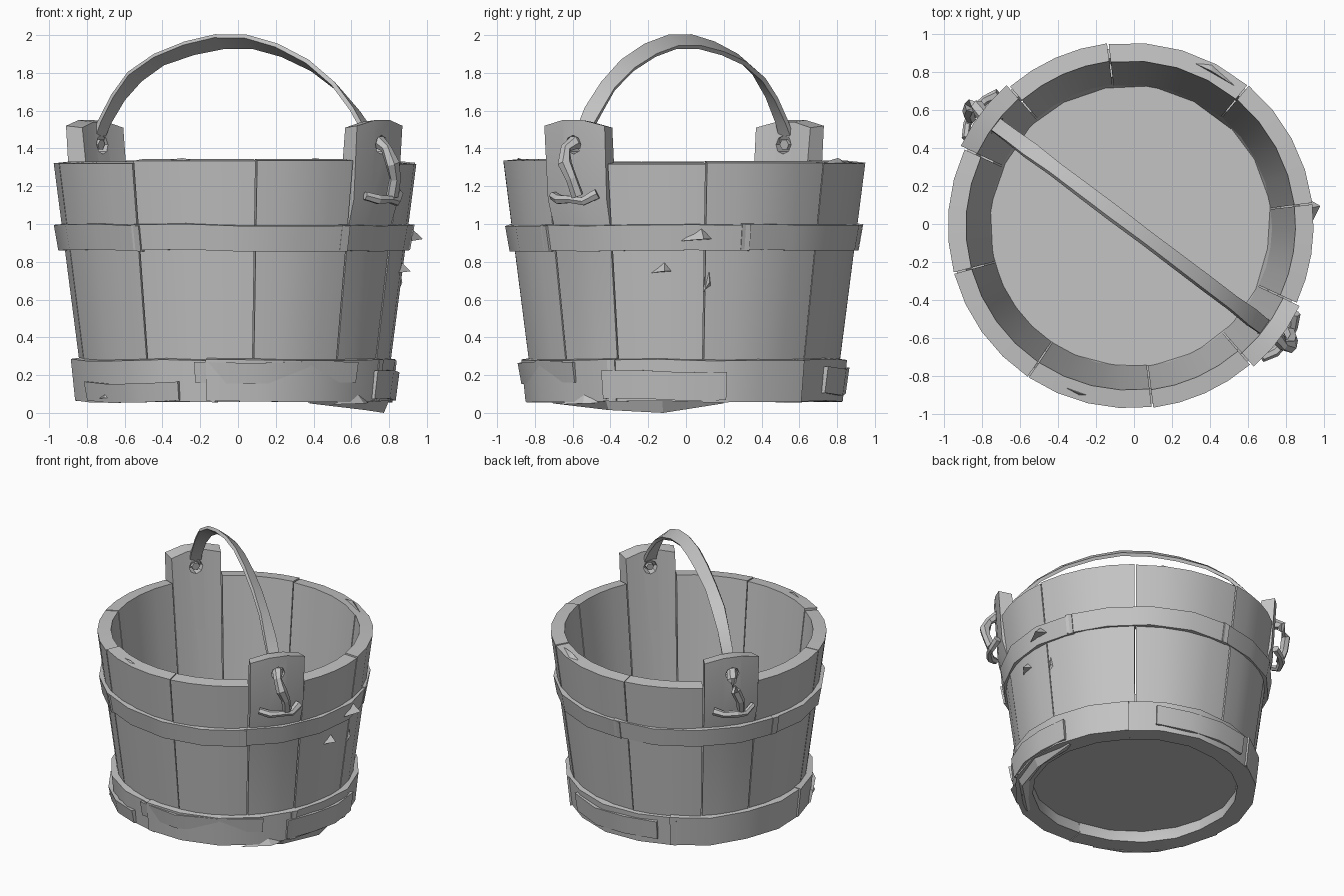
import bpy, bmesh, math, random
from mathutils import Vector

random.seed(4)
if "Cube" in bpy.data.objects:
    bpy.data.objects.remove(bpy.data.objects["Cube"])

wood = bpy.data.materials.new("weathered grey")
wood.use_nodes = True
GREY = (0.55, 0.55, 0.55, 1)
wood.diffuse_color = GREY
wood.node_tree.nodes["Principled BSDF"].inputs["Base Color"].default_value = GREY

CX, CY = -0.02, -0.01      # axis of the tub
EARS = (143, -37)          # directions of the two tall staves


def polar(r, deg, z):
    a = math.radians(deg)
    return Vector((CX + r * math.cos(a), CY + r * math.sin(a), z))


def finish(name, bm, smooth=True):
    bmesh.ops.recalc_face_normals(bm, faces=bm.faces)
    mesh = bpy.data.meshes.new(name)
    bm.to_mesh(mesh)
    bm.free()
    ob = bpy.data.objects.new(name, mesh)
    bpy.context.collection.objects.link(ob)
    mesh.materials.append(wood)
    bpy.ops.object.select_all(action="DESELECT")
    ob.select_set(True)
    bpy.context.view_layer.objects.active = ob
    if smooth:
        bpy.ops.object.shade_smooth_by_angle(angle=math.radians(35))
    return ob


def loft(bm, sections):
    """Solid through equal cross-sections, capped at both ends."""
    loops = [[bm.verts.new(p) for p in s] for s in sections]
    n = len(loops[0])
    for a, b in zip(loops, loops[1:]):
        for i in range(n):
            bm.faces.new((a[i], a[(i + 1) % n], b[(i + 1) % n], b[i]))
    bm.faces.new(loops[0])
    bm.faces.new(loops[-1][::-1])


def arc_board(name, a0, a1, profile, steps=4, wobble=0.0, drop=0.0):
    """Curved board sweeping an (r, z) profile; drop lowers the top corners."""
    bm = bmesh.new()
    top = max(z for r, z in profile)
    sections = []
    for k in range(steps + 1):
        t = k / steps
        dr, dz = (random.uniform(-wobble, wobble) for _ in "rz")
        end = drop if k in (0, steps) else 0
        sections.append([polar(r + dr, a0 + (a1 - a0) * t,
                               z + dz - (end if z > top - 0.03 else 0))
                         for r, z in profile])
    loft(bm, sections)
    return finish(name, bm)


# Wall staves, between the two tall ones
for seams in ((155, 195, 236, 277, 311), (-25, 7, 50, 97, 131)):
    for a, b in zip(seams, seams[1:]):
        h = 1.325 + random.uniform(-0.008, 0.012)
        dr = random.uniform(-0.005, 0.005)
        arc_board("wall_stave", a + 0.25, b - 0.25,
                  [(0.802 + dr, 0.08), (0.963 + dr, h),
                   (0.868 + dr, h + 0.01), (0.73 + dr, 0.08)])

# Tall staves with a rope hole
for a in EARS:
    ear = arc_board("tall_stave", a - 11.7, a + 11.7,
                    [(0.802, 0.08), (0.92, 1.0), (0.96, 1.13), (0.985, 1.55),
                     (0.89, 1.54), (0.73, 0.08)], steps=3, drop=0.03)
    bpy.ops.mesh.primitive_cylinder_add(
        vertices=8, radius=0.05, depth=0.4, location=polar(0.93, a, 1.42),
        rotation=(0, math.pi / 2, math.radians(a)))
    cutter = bpy.context.object
    cutter.hide_render = True
    mod = ear.modifiers.new("hole", "BOOLEAN")
    mod.object = cutter
    mod.solver = "EXACT"
    bpy.ops.object.select_all(action="DESELECT")
    bpy.context.view_layer.objects.active = ear
    ear.select_set(True)
    bpy.ops.object.modifier_apply(modifier="hole")
    bpy.data.objects.remove(cutter)

# Hoops, each made from overlapping bent strips
for k in range(5):
    a = 20 + 72 * k
    arc_board("upper_hoop", a - 1, a + 74,
              [(0.928, 0.86), (0.952, 0.995), (0.9, 1.0), (0.87, 0.86)],
              steps=4, wobble=0.006)
    arc_board("lower_hoop", a + 24, a + 99,
              [(0.845, 0.06), (0.868, 0.28), (0.8, 0.29), (0.72, 0.15), (0.715, 0.06)],
              steps=4, wobble=0.006)

# Loose outer strips on the lower hoop
for a0, a1, z0, z1 in ((256, 318, 0.16, 0.27), (205, 250, 0.06, 0.16),
                       (330, 375, 0.07, 0.22), (60, 110, 0.1, 0.24)):
    arc_board("loose_strip", a0, a1,
              [(0.86, z0), (0.88, z1), (0.85, z1), (0.84, z0)],
              steps=3, wobble=0.008)

# Floor disc
bm = bmesh.new()
bmesh.ops.create_cone(bm, cap_ends=True, segments=24, radius1=0.745,
                      radius2=0.75, depth=0.04)
bmesh.ops.translate(bm, verts=bm.verts, vec=(CX, CY, 0.165))
finish("floor", bm)

# Handle: a thin twisted strip arched between the tall staves
axis = polar(1, EARS[1], 0) - polar(0, 0, 0)
side = Vector((-axis.y, axis.x, 0))
path = [Vector((CX, CY, z)) + axis * s for s, z in (
    (-0.92, 1.42), (-0.86, 1.54), (-0.77, 1.67), (-0.66, 1.78), (-0.5, 1.87),
    (-0.3, 1.93), (-0.1, 1.965), (0.1, 1.965), (0.3, 1.92), (0.5, 1.84),
    (0.67, 1.73), (0.8, 1.6), (0.87, 1.51), (0.92, 1.42))]
bm = bmesh.new()
sections = []
for k, p in enumerate(path):
    along = (path[min(k + 1, len(path) - 1)] - path[max(k - 1, 0)]).normalized()
    out = side.cross(along)
    roll = math.radians(40 * math.sin(math.pi * k / (len(path) - 1)))
    wide = side * math.cos(roll) + out * math.sin(roll)
    thin = along.cross(wide)
    w = 0.042 + random.uniform(-0.004, 0.006)
    sections.append([p + wide * w * i + thin * 0.012 * j
                     for i, j in ((-1, -1), (1, -1), (1, 1), (-1, 1))])
loft(bm, sections)
finish("handle", bm)


# Rope ends: through the hole, down the outside, with a knotted cross piece
def cord(name, points, radius):
    bm = bmesh.new()
    sections = []
    for k, p in enumerate(points):
        d = (points[min(k + 1, len(points) - 1)] - points[max(k - 1, 0)]).normalized()
        u = d.orthogonal().normalized()
        if abs(d.z) < 0.9:
            u = d.cross(Vector((0, 0, 1))).normalized()
        v = d.cross(u)
        r = radius * random.uniform(0.8, 1.25)
        sections.append([p + r * (u * math.cos(i * math.tau / 6) + v * math.sin(i * math.tau / 6))
                         for i in range(6)])
    loft(bm, sections)
    finish(name, bm, smooth=False)


for a in EARS:
    cord("rope_end", [polar(r, a + d, z) for r, d, z in (
        (0.88, 0, 1.42), (0.97, 0, 1.43), (1.02, -1, 1.4), (1.05, 0, 1.32),
        (1.04, 2, 1.24), (1.01, 3, 1.15))], 0.032)
    cord("rope_knot", [polar(r, a + d, z) for r, d, z in (
        (0.98, -8, 1.15), (1.01, -4, 1.13), (1.02, 1, 1.13), (1.01, 5, 1.12),
        (0.98, 9, 1.16))], 0.025)

# Splinters lifting from the wood: direction, height, radius, spread, rise, lift
for d, z, r, dd, dz, out in (
        (4, 0.93, 0.94, 5, 0.05, 0.065), (-8, 0.76, 0.88, 4, 0.05, 0.06),
        (8, 0.7, 0.87, 1.5, 0.16, 0.03), (215, 0.09, 0.84, 8, 0.05, 0.04),
        (318, 0.06, 0.84, 10, 0.04, 0.03), (60, 1.33, 0.92, 8, 0.02, 0.03),
        (250, 1.33, 0.92, 9, 0.02, 0.02)):
    bm = bmesh.new()
    v = [bm.verts.new(p) for p in (
        polar(r, d - dd, z - dz * 0.4), polar(r, d + dd, z - dz * 0.2),
        polar(r, d + dd * 0.3, z + dz), polar(r + out, d + dd * 0.4, z - 0.01))]
    for i, j, k in ((0, 1, 2), (0, 3, 1), (1, 3, 2), (2, 3, 0)):
        bm.faces.new((v[i], v[j], v[k]))
    finish("splinter", bm, smooth=False)

# Worn foot chip that touches the ground
bm = bmesh.new()
loft(bm, [[polar(r, d, z) for r, z in ((0.74, 0.07), (0.83, 0.07), (0.8, low))]
          for d, low in ((-60, 0.05), (-30, 0.015), (-8, 0.0), (15, 0.05))])
finish("foot_chip", bm, smooth=False)
